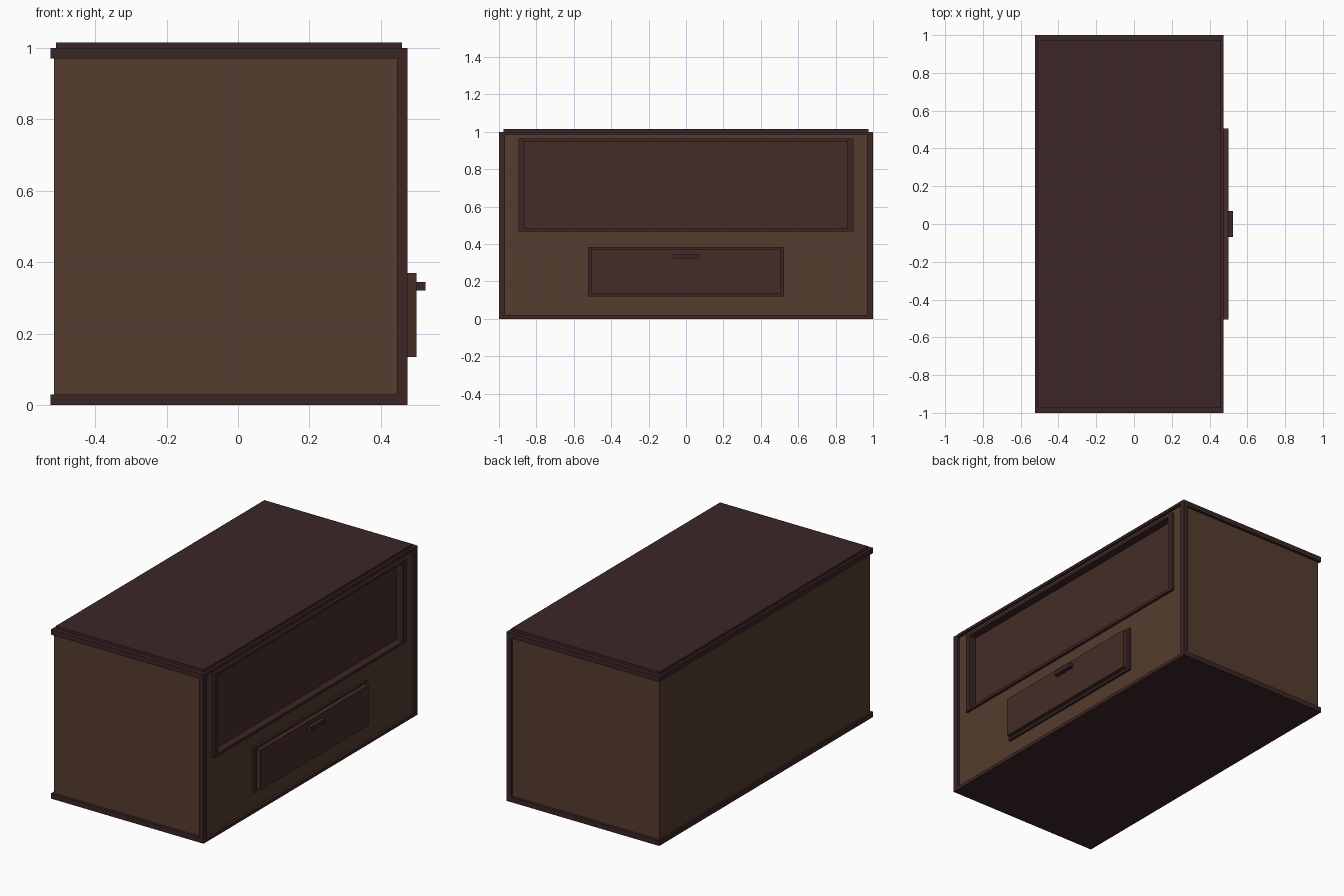
import bpy, bmesh
from math import copysign

if "Cube" in bpy.data.objects:
    bpy.data.objects.remove(bpy.data.objects["Cube"])


def material(name, rgb):
    m = bpy.data.materials.new(name)
    m.diffuse_color = (*rgb, 1)
    m.use_nodes = True
    m.node_tree.nodes["Principled BSDF"].inputs["Base Color"].default_value = m.diffuse_color
    return m


TRIM = material("dark_trim", (0.045, 0.019, 0.020))
WOOD = material("brown_wood", (0.089, 0.045, 0.027))
PANEL = material("panel_wood", (0.060, 0.026, 0.020))


def finish(name, bm, *mats):
    bmesh.ops.recalc_face_normals(bm, faces=bm.faces)
    me = bpy.data.meshes.new(name)
    bm.to_mesh(me)
    bm.free()
    for m in mats:
        me.materials.append(m)
    ob = bpy.data.objects.new(name, me)
    bpy.context.collection.objects.link(ob)
    return ob


def box_bm(x, y, z):
    bm = bmesh.new()
    bmesh.ops.create_cube(bm, size=1)
    for v in bm.verts:
        v.co = [r[0] if c < 0 else r[1] for c, r in zip(v.co, (x, y, z))]
    return bm


def box(name, x, y, z, mat):
    return finish(name, box_bm(x, y, z), mat)


def frame(name, x, outer, inner, mat):
    """Rectangular ring facing +x; outer and inner are (half width, z0, z1)."""
    bm = bmesh.new()
    loops = []
    for px, (w, z0, z1) in ((x[0], outer), (x[1], outer), (x[1], inner), (x[0], inner)):
        loops.append([bm.verts.new((px, y, z))
                      for y, z in ((-w, z0), (w, z0), (w, z1), (-w, z1))])
    for a, b in zip(loops, loops[1:] + loops[:1]):
        for i in range(4):
            j = (i + 1) % 4
            bm.faces.new((a[i], a[j], b[j], b[i]))
    return finish(name, bm, mat)


# cabinet body with a recessed window in its front face
bm = box_bm((-0.515, 0.46), (-0.985, 0.985), (0.01, 0.99))
front = max(bm.faces, key=lambda f: f.calc_center_median().x)
bmesh.ops.inset_individual(bm, faces=[front], thickness=0.05)
for v in front.verts:
    v.co.y = copysign(0.88, v.co.y)
    v.co.z = 0.476 if v.co.z < 0.5 else 0.955
floor = bmesh.ops.extrude_discrete_faces(bm, faces=[front])["faces"][0]
for v in floor.verts:
    v.co.x = 0.43
floor.material_index = 1
finish("cabinet_body", bm, WOOD, PANEL)

# top and bottom boards with their thinner front rails
for name, z, rail in (("bottom", (0, 0.03), (0, 0.02)), ("top", (0.97, 1), (0.985, 1))):
    box(name + "_board", (-0.525, 0.45), (-1, 1), z, TRIM)
    box(name + "_front_rail", (0.45, 0.475), (-0.97, 0.97), rail, TRIM)
box("top_cap", (-0.51, 0.46), (-0.975, 0.975), (1, 1.015), TRIM)

# front corner posts
for side, s in (("left", -1), ("right", 1)):
    box(side + "_front_post", (0.445, 0.475), sorted((s * 0.968, s)), (0, 1), TRIM)

# window frame, lining the recess
frame("window_frame", (0.43, 0.475), (0.895, 0.468, 0.963), (0.863, 0.484, 0.947), TRIM)

# drawer, its surround and handle
frame("drawer_frame", (0.45, 0.475), (0.523, 0.12, 0.385), (0.505, 0.135, 0.37), TRIM)
box("drawer", (0.45, 0.5), (-0.505, 0.505), (0.135, 0.37), PANEL)
box("drawer_handle", (0.5, 0.525), (-0.068, 0.068), (0.32, 0.345), TRIM)
